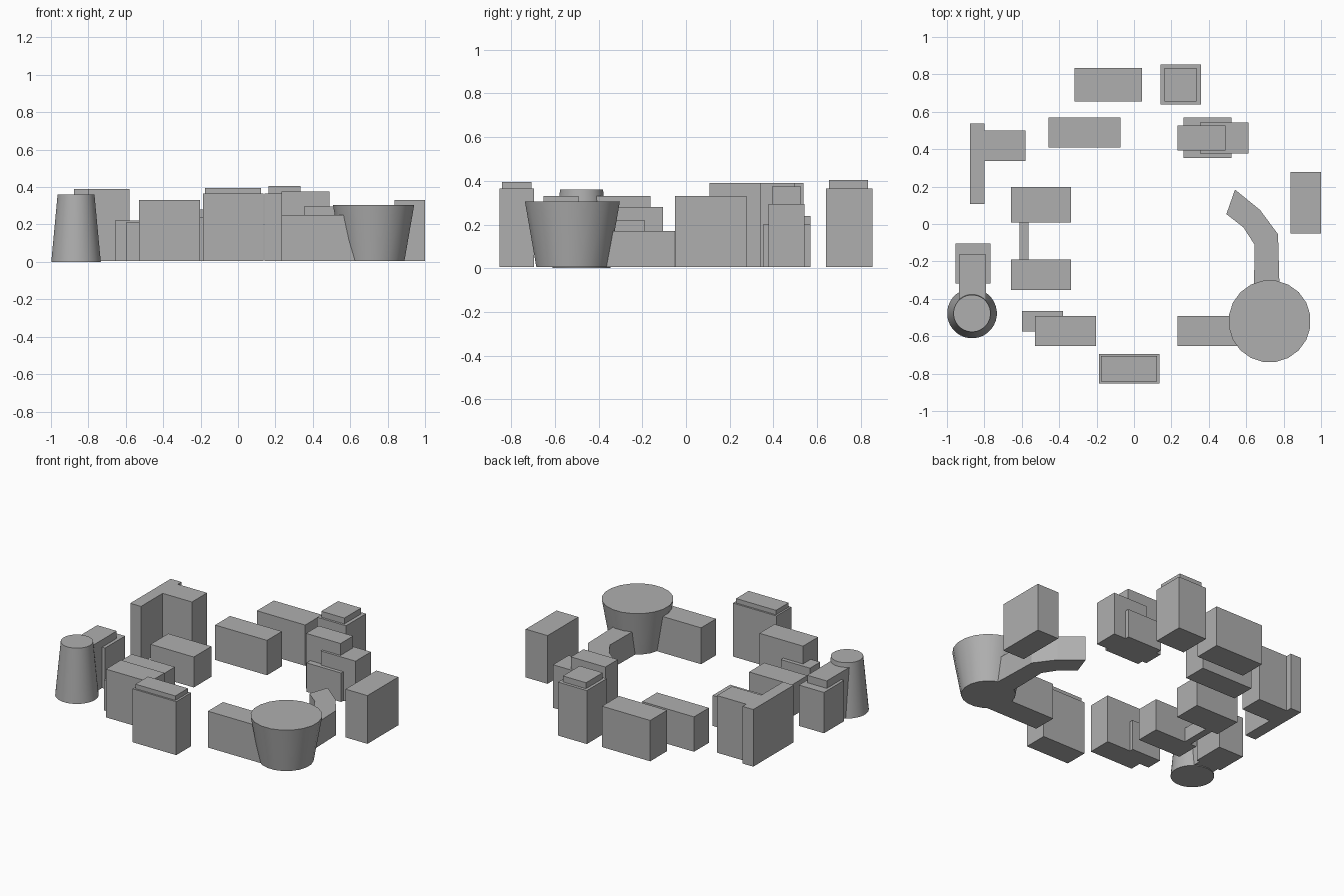
import bpy, math

if "Cube" in bpy.data.objects:
    bpy.data.objects.remove(bpy.data.objects["Cube"])

BASE = 0.005
DX, DY = 0.002, -0.005      # fine alignment of the whole plan

grey = bpy.data.materials.new("dark_grey")
grey.diffuse_color = (0.43, 0.43, 0.43, 1)
grey.use_nodes = True
grey.node_tree.nodes["Principled BSDF"].inputs["Base Color"].default_value = grey.diffuse_color


def make(name, verts, faces):
    mesh = bpy.data.meshes.new(name)
    mesh.from_pydata(verts, [], faces)
    mesh.update()
    mesh.materials.append(grey)
    ob = bpy.data.objects.new(name, mesh)
    bpy.context.collection.objects.link(ob)
    return ob


def loft(name, bottom, top, z0, z1):
    """Closed solid between two matching counter-clockwise outlines."""
    n = len(bottom)
    verts = [(x + DX, y + DY, z0) for x, y in bottom]
    verts += [(x + DX, y + DY, z1) for x, y in top]
    faces = [(i, (i + 1) % n, n + (i + 1) % n, n + i) for i in range(n)]
    faces += [tuple(reversed(range(n))), tuple(range(n, 2 * n))]
    return make(name, verts, faces)


def block(name, x0, x1, y0, y1, top):
    outline = [(x0, y0), (x1, y0), (x1, y1), (x0, y1)]
    return loft(name, outline, outline, BASE, top)


def circle(cx, cy, r, n):
    return [(cx + r * math.cos(2 * math.pi * (i + 0.5) / n),
             cy + r * math.sin(2 * math.pi * (i + 0.5) / n)) for i in range(n)]


def round_building(name, cx, cy, r_foot, r_roof, z0, z1, sides):
    ob = loft(name, circle(cx, cy, r_foot, sides), circle(cx, cy, r_roof, sides), z0, z1)
    bpy.ops.object.select_all(action='DESELECT')
    ob.select_set(True)
    bpy.context.view_layer.objects.active = ob
    bpy.ops.object.shade_smooth_by_angle(angle=math.radians(35))


# Rectangular buildings: name, x range, y range, roof height
for spec in [
    ("back_block", -0.32, 0.04, 0.66, 0.84, 0.28),
    ("back_tower", 0.14, 0.355, 0.645, 0.858, 0.365),
    ("back_tower_core", 0.16, 0.332, 0.66, 0.838, 0.405),
    ("inner_back_block", -0.46, -0.073, 0.415, 0.574, 0.24),
    ("corner_slab", -0.88, -0.80, 0.112, 0.543, 0.39),
    ("corner_wing", -0.81, -0.582, 0.343, 0.504, 0.39),
    ("cluster_low", 0.262, 0.52, 0.358, 0.574, 0.20),
    ("cluster_mid", 0.352, 0.61, 0.382, 0.547, 0.295),
    ("cluster_high", 0.23, 0.487, 0.398, 0.532, 0.375),
    ("left_block_back", -0.66, -0.338, 0.014, 0.202, 0.21),
    ("left_block_front", -0.66, -0.338, -0.348, -0.186, 0.22),
    ("left_link", -0.615, -0.567, -0.20, 0.03, 0.10),
    ("side_block", -0.957, -0.77, -0.313, -0.100, 0.28),
    ("side_core", -0.937, -0.792, -0.45, -0.158, 0.33),
    ("front_left_block", -0.53, -0.205, -0.647, -0.487, 0.33),
    ("front_left_annex", -0.60, -0.382, -0.57, -0.461, 0.21),
    ("front_tower", -0.19, 0.135, -0.848, -0.69, 0.365),
    ("front_tower_core", -0.178, 0.12, -0.836, -0.702, 0.395),
    ("front_hall", 0.23, 0.70, -0.647, -0.487, 0.25),
    ("right_block", 0.835, 0.998, -0.045, 0.283, 0.33),
]:
    block(*spec)

# Curved wing bending away from the round hall
wing = [(0.64, -0.42), (0.78, -0.42), (0.775, -0.30), (0.768, -0.05),
        (0.672, 0.08), (0.538, 0.189), (0.492, 0.058), (0.583, -0.013),
        (0.643, -0.106), (0.64, -0.30)]
loft("curved_wing", wing, wing, BASE, 0.17)

# Round hall flaring upward, and round tower tapering upward
round_building("round_hall", 0.723, -0.515, 0.167, 0.22, BASE, 0.305, 20)
round_building("round_tower", -0.868, -0.473, 0.133, 0.099, 0.0, 0.36, 32)
